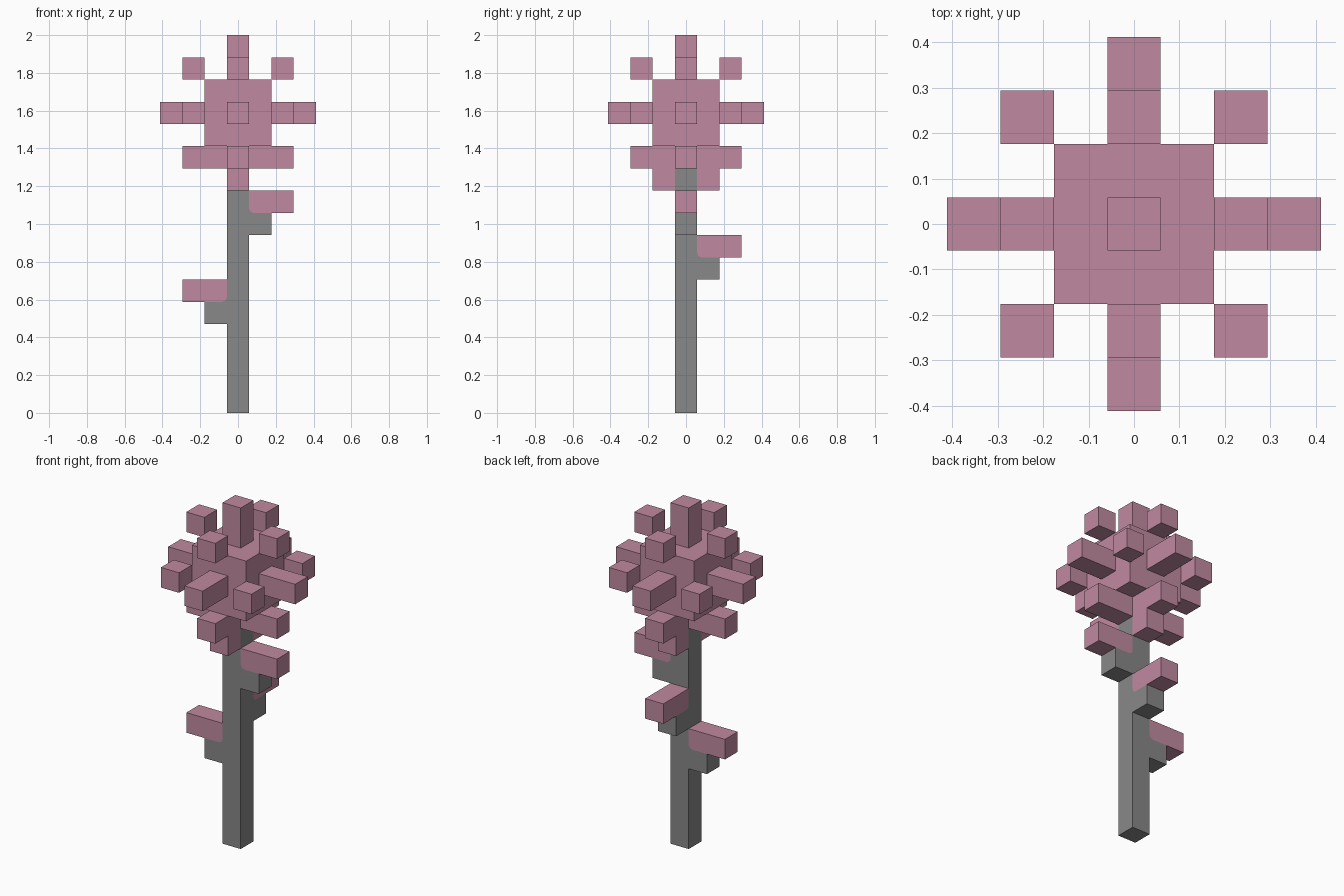
import bpy, bmesh
from math import pi
from mathutils import Matrix, Vector

U = 2 / 17          # edge of one block
HEAD = 13.5         # height of the bloom centre, in blocks

if "Cube" in bpy.data.objects:
    bpy.data.objects.remove(bpy.data.objects["Cube"], do_unlink=True)


def material(name, rgb):
    m = bpy.data.materials.new(name)
    m.use_nodes = True
    m.diffuse_color = (*rgb, 1)
    m.node_tree.nodes["Principled BSDF"].inputs["Base Color"].default_value = (*rgb, 1)
    return m


PINK = material("dusty pink", (0.527, 0.254, 0.352))
GREY = material("stem grey", (0.246, 0.246, 0.246))


def finish(name, bm, mat):
    bmesh.ops.recalc_face_normals(bm, faces=bm.faces)
    mesh = bpy.data.meshes.new(name)
    bm.to_mesh(mesh)
    bm.free()
    mesh.materials.append(mat)
    ob = bpy.data.objects.new(name, mesh)
    bpy.context.collection.objects.link(ob)
    return ob


def box(name, centre, size, mat):
    """Box given in block units."""
    bm = bmesh.new()
    place = Matrix.Translation(Vector(centre) * U) @ Matrix.Diagonal((*(Vector(size) * U), 1))
    bmesh.ops.create_cube(bm, size=1, matrix=place)
    return finish(name, bm, mat)


def slab(name, profile, turn, height, mat):
    """One block wide extrusion of an outward/up profile, turned about the stem."""
    bm = bmesh.new()
    face = bm.faces.new([bm.verts.new((u * U, -U / 2, (height + v) * U)) for u, v in profile])
    side = bmesh.ops.extrude_face_region(bm, geom=[face])["geom"]
    bmesh.ops.translate(bm, verts=[g for g in side if isinstance(g, bmesh.types.BMVert)],
                        vec=(0, U, 0))
    bmesh.ops.rotate(bm, verts=bm.verts, matrix=Matrix.Rotation(turn, 3, "Z"))
    return finish(name, bm, mat)


# Stem and bloom core
box("stem", (0, 0, 6), (1, 1, 12), GREY)
box("bloom_core", (0, 0, HEAD), (3, 3, 3), PINK)

# Long petals straight out of the five free faces
box("top_petal", (0, 0, HEAD + 2.5), (1, 1, 2), PINK)
for s, side in ((1, "left"), (-1, "right")):
    box(side + "_petal", (s * 2.5, 0, HEAD), (2, 1, 1), PINK)
for s, side in ((1, "back"), (-1, "front")):
    box(side + "_petal", (0, s * 2.5, HEAD), (1, 2, 1), PINK)
    box(side + "_sepal", (0, s, HEAD - 3), (1, 1, 1), PINK)

# Small petals off the core's edges, and lower petals reaching in to the stem
for a in (-1, 1):
    for b in (-1, 1):
        box("corner_petal", (2 * a, 2 * b, HEAD), (1, 1, 1), PINK)
    box("upper_side_petal", (2 * a, 0, HEAD + 2), (1, 1, 1), PINK)
    box("upper_end_petal", (0, 2 * a, HEAD + 2), (1, 1, 1), PINK)
    box("lower_side_petal", (1.5 * a, 0, HEAD - 2), (2, 1, 1), PINK)
    box("lower_end_petal", (0, 1.5 * a, HEAD - 2), (1, 2, 1), PINK)

# Leaves on short branches, spiralling down; the branch fills the leaf's cut corner
K = 0.2
LEAF = [(0.5 + K, 0), (2.5, 0), (2.5, 1), (0.5, 1), (0.5, K), (0.5 + K * 0.3, K * 0.3)]
BRANCH = [(0.5, -1), (1.5, -1), (1.5, 0), (0.5 + K, 0), (0.5 + K * 0.3, K * 0.3), (0.5, K)]
for name, turn, height in (("left", 0, 9), ("back", pi / 2, 7), ("right", pi, 5)):
    slab(name + "_leaf", LEAF, turn, height, PINK)
    slab(name + "_branch", BRANCH, turn, height, GREY)
